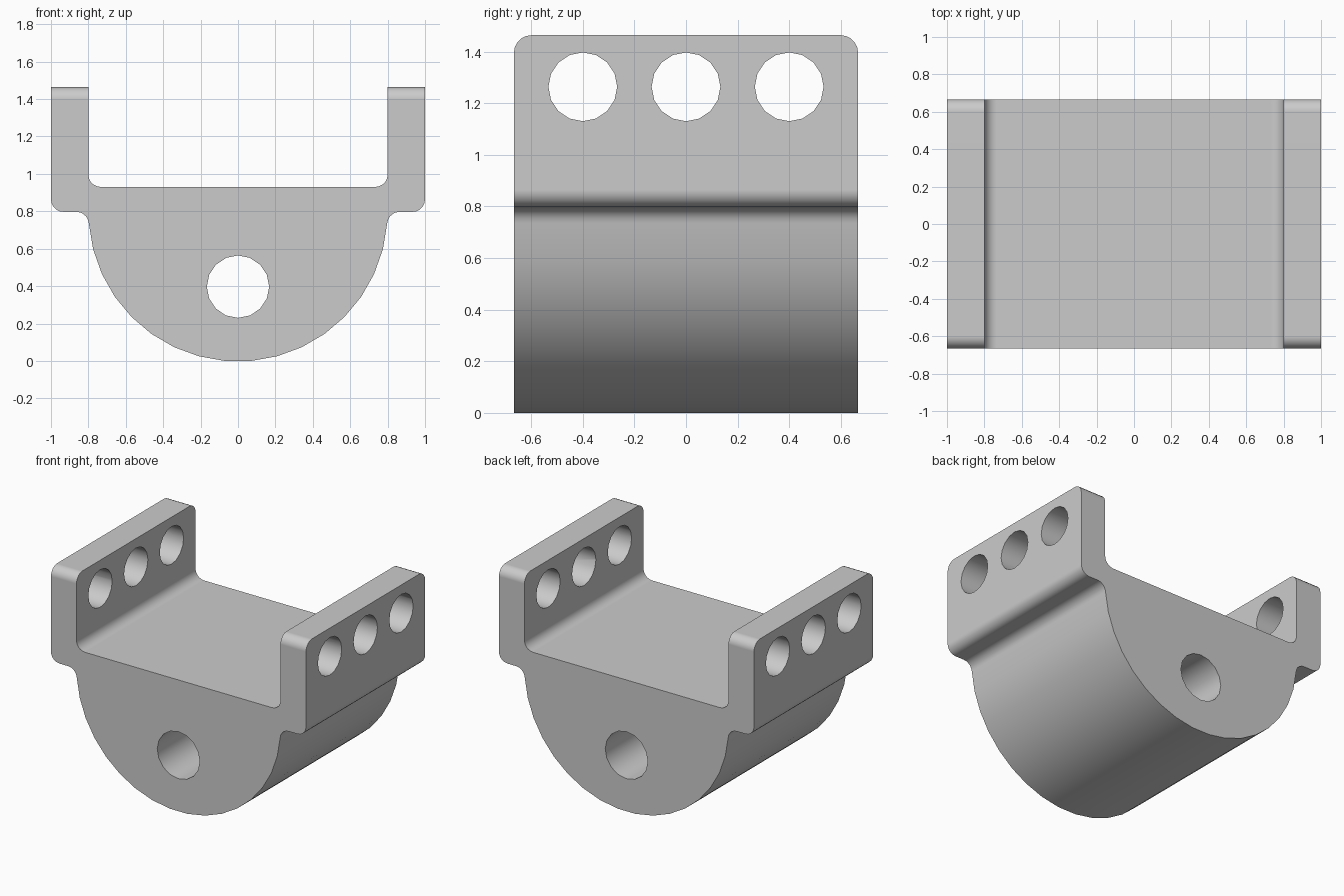
import bpy, bmesh, math
from mathutils import Matrix

old = bpy.data.objects.get("Cube")
if old:
    bpy.data.objects.remove(old, do_unlink=True)

# Main dimensions
R, FILLET, HALF_Y = 0.8, 1 / 15, 2 / 3
TOP, FLOOR, LEDGE = 1.4667, 0.9333, 0.8
DROP = R * (1 - math.cos(math.radians(5.03)))   # flat facet rests on the ground

grey = bpy.data.materials.new("plain_grey")
grey.use_nodes = True
grey.diffuse_color = (0.6, 0.6, 0.6, 1)
grey.node_tree.nodes["Principled BSDF"].inputs["Base Color"].default_value = (0.6, 0.6, 0.6, 1)


def arc(cx, cz, r, start, end, n):
    angles = [math.radians(start + (end - start) * i / n) for i in range(n + 1)]
    return [(cx + r * math.cos(a), cz + r * math.sin(a)) for a in angles]


def make_object(name, bm):
    bmesh.ops.recalc_face_normals(bm, faces=bm.faces)
    mesh = bpy.data.meshes.new(name)
    bm.to_mesh(mesh)
    bm.free()
    mesh.materials.append(grey)
    obj = bpy.data.objects.new(name, mesh)
    bpy.context.collection.objects.link(obj)
    return obj


# Half profile: round belly, ledge fillet, ledge corner, upright wall, floor fillet
fx = math.sqrt((R + FILLET) ** 2 - FILLET ** 2)
tangent = math.degrees(math.atan2(FILLET, fx))
half = arc(0, LEDGE, R, -90 + 5.03, -tangent, 8)
half += arc(fx, LEDGE - FILLET, FILLET, 180 - tangent, 90, 5)[1:]
half += arc(1 - FILLET, LEDGE + FILLET, FILLET, -90, 0, 5)
half += [(1, TOP), (R, TOP)]
half += arc(R - FILLET, FLOOR + FILLET, FILLET, 0, -90, 5)
profile = half + [(-x, z) for x, z in reversed(half)]

# Extrude the profile along the depth
bm = bmesh.new()
face = bm.faces.new([bm.verts.new((x, -HALF_Y, z - DROP)) for x, z in profile])
extruded = bmesh.ops.extrude_face_region(bm, geom=[face], use_keep_orig=True)
moved = [v for v in extruded["geom"] if isinstance(v, bmesh.types.BMVert)]
bmesh.ops.translate(bm, verts=moved, vec=(0, 2 * HALF_Y, 0))

# Round the upper corners of both walls
corners = [e for e in bm.edges
           if all(v.co.z > TOP - 0.01 for v in e.verts)
           and abs(e.verts[0].co.y - e.verts[1].co.y) < 0.001]
bmesh.ops.bevel(bm, geom=corners, offset=FILLET, segments=5, profile=0.5,
                affect='EDGES')
bracket = make_object("bracket_body", bm)

# Hole cutters: one pin hole front to back, three bolt holes through the walls
bm = bmesh.new()


def add_cutter(location, radius, axis):
    turn = Matrix.Rotation(math.radians(90), 4, axis)
    bmesh.ops.create_cone(bm, cap_ends=True, segments=16, radius1=radius,
                          radius2=radius, depth=3,
                          matrix=Matrix.Translation(location) @ turn)


add_cutter((0, 0, 0.4 - DROP), 1 / 6, 'X')
for y in (-0.4, 0, 0.4):
    add_cutter((0, y, 1.2667 - DROP), 2 / 15, 'Y')
cutter = make_object("hole_cutters", bm)
cutter.hide_render = True

# Cut the holes and bake the result
cut = bracket.modifiers.new("holes", 'BOOLEAN')
cut.operation = 'DIFFERENCE'
cut.solver = 'EXACT'
cut.object = cutter
bpy.context.view_layer.objects.active = bracket
for o in bpy.context.selected_objects:
    o.select_set(False)
bracket.select_set(True)
bpy.ops.object.modifier_apply(modifier=cut.name)
bpy.data.objects.remove(cutter, do_unlink=True)

# Smooth curved faces, keep flat faces flat
bpy.ops.object.shade_smooth_by_angle(angle=math.radians(30))
weighted = bracket.modifiers.new("flat_faces", 'WEIGHTED_NORMAL')
weighted.keep_sharp = True
